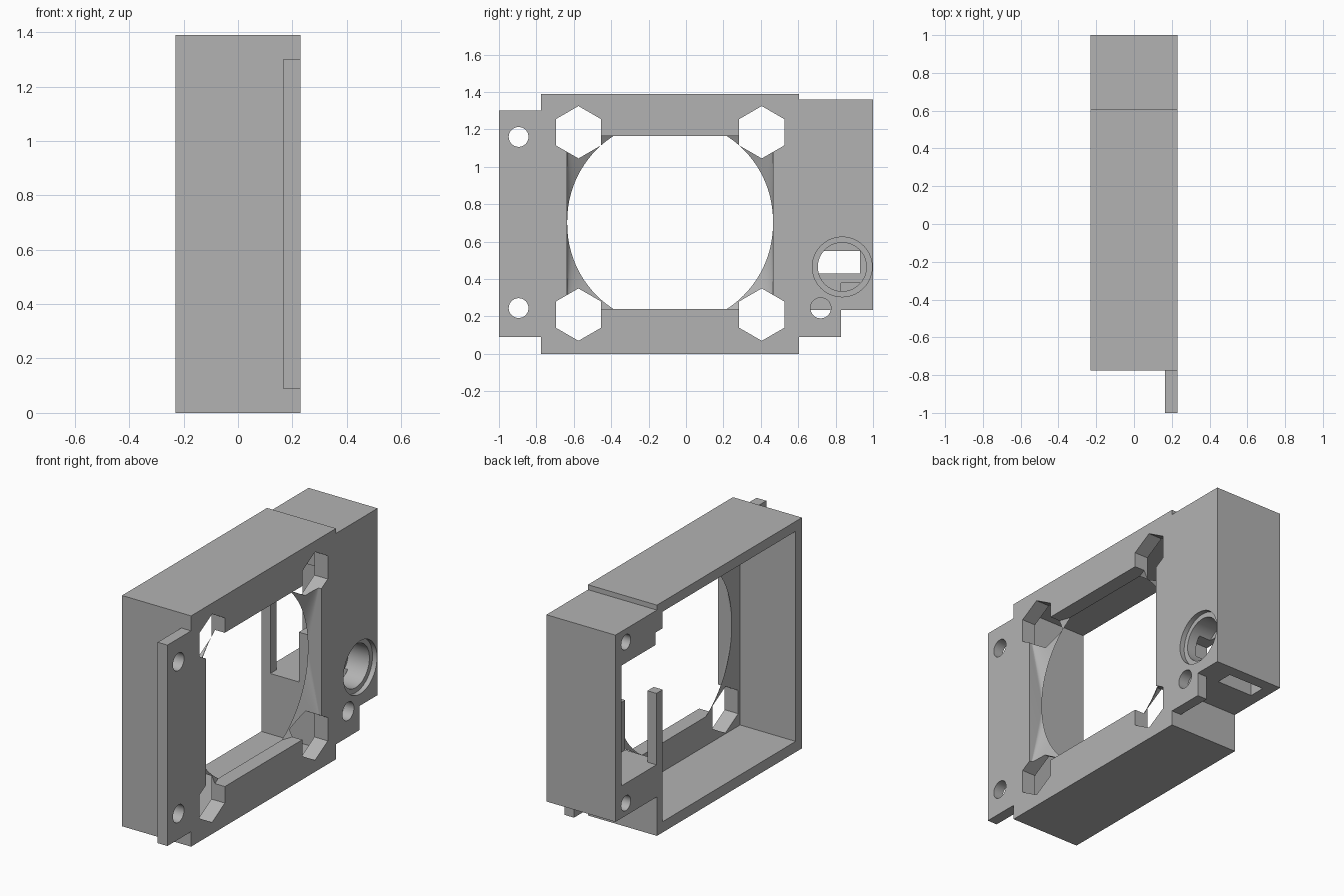
import bpy, bmesh
from math import cos, sin, pi, sqrt

if "Cube" in bpy.data.objects:
    bpy.data.objects.remove(bpy.data.objects["Cube"])

grey = bpy.data.materials.new("plain grey")
grey.use_nodes = True
grey.diffuse_color = (0.45, 0.45, 0.45, 1)
grey.node_tree.nodes["Principled BSDF"].inputs["Base Color"].default_value = (0.45, 0.45, 0.45, 1)


def hull(name, points):
    """Convex solid around a set of points."""
    bm = bmesh.new()
    for p in points:
        bm.verts.new(p)
    res = bmesh.ops.convex_hull(bm, input=bm.verts[:])
    loose = {g for g in res["geom_interior"] + res["geom_unused"]
             if isinstance(g, bmesh.types.BMVert)}
    bmesh.ops.delete(bm, geom=list(loose), context='VERTS')
    bmesh.ops.dissolve_limit(bm, angle_limit=0.001, verts=bm.verts[:], edges=bm.edges[:])
    bmesh.ops.recalc_face_normals(bm, faces=bm.faces[:])
    me = bpy.data.meshes.new(name)
    bm.to_mesh(me)
    bm.free()
    me.materials.append(grey)
    ob = bpy.data.objects.new(name, me)
    bpy.context.collection.objects.link(ob)
    return ob


def box(name, xs, ys, zs):
    return hull(name, [(x, y, z) for x in xs for y in ys for z in zs])


def rod(name, xs, y, z, r, n=40):
    ring = [(y + r * sin(2 * pi * i / n), z + r * cos(2 * pi * i / n)) for i in range(n)]
    return hull(name, [(x, a, b) for x in xs for a, b in ring])


def combine(target, other, operation):
    mod = target.modifiers.new("join", 'BOOLEAN')
    mod.operation = operation
    mod.solver = 'EXACT'
    mod.object = other
    bpy.context.view_layer.objects.active = target
    bpy.ops.object.modifier_apply(modifier=mod.name)
    bpy.data.objects.remove(other)


# Solid parts: fan housing, side housing, mounting flanges
X0, X1, FLANGE, INNER = -0.23, 0.23, 0.165, 0.14
housing = box("fan_housing", (X0, X1), (-0.775, 0.605), (0, 1.39))
for part in (
    box("side_housing", (X0, X1), (0.5, 1), (0.235, 1.36)),
    box("front_flange", (FLANGE, X1), (-1, -0.7), (0.09, 1.30)),
    box("lower_tab", (FLANGE, X1), (0.5, 0.83), (0.09, 0.5)),
):
    combine(housing, part, 'UNION')

# Fan chamber, side chamber with its slim post, wire slot and underside pocket
cutters = [
    box("fan_chamber", (-0.3, INNER), (-0.715, 0.55), (0.065, 1.33)),
    box("side_chamber", (-0.3, 0.02), (0.61, 0.94), (0.43, 1.155)),
    box("wall_opening", (-0.17, 0.02), (0.5, 0.63), (0.43, 1.23)),
    box("post_gap", (-0.3, -0.16), (0.5, 0.62), (0.86, 1.23)),
    box("upper_chamber", (0.0, INNER), (0.5, 0.94), (0.73, 1.155)),
    box("wire_slot", (0.0, INNER), (0.66, 0.93), (0.43, 0.55)),
    box("underside_pocket", (-0.16, 0.08), (0.83, 0.93), (0.1, 0.38)),
    rod("socket_hole", (0.06, 0.3), 0.835, 0.465, 0.13),
    rod("socket_rim", (0.2, 0.3), 0.835, 0.465, 0.16),
    rod("tab_hole", (FLANGE, 0.3), 0.72, 0.245, 0.055),
]

# Air opening: rectangle outside blending to a trimmed circle inside
cy, cz, r, half = -0.085, 0.7025, 0.55, 0.463
points = [(X1 + 0.002, cy + s * r, cz + t * half) for s in (-1, 1) for t in (-1, 1)]
flat = sqrt(r * r - half * half)
points += [(INNER - 0.002, cy + s * flat, cz + t * half) for s in (-1, 1) for t in (-1, 1)]
for i in range(96):
    a = 2 * pi * i / 96
    if abs(r * sin(a)) < half:
        points.append((INNER - 0.002, cy + r * cos(a), cz + r * sin(a)))
cutters.append(hull("air_opening", points))

# Hexagonal corner holes, flange holes and blind screw holes
for y in (-0.575, 0.405):
    for z in (0.21, 1.185):
        cutters.append(rod("hex_hole", (0.1, 0.3), y, z, 0.14, 6))
for z in (0.245, 1.16):
    cutters.append(rod("flange_hole", (0.1, 0.3), -0.895, z, 0.053))
for z in (0.31, 1.28):
    cutters.append(rod("screw_hole", (-0.3, -0.165), 0.9, z, 0.045))

for cutter in cutters:
    combine(housing, cutter, 'DIFFERENCE')

# Smooth the round bores, keep the edges crisp
bpy.ops.object.select_all(action='DESELECT')
housing.select_set(True)
bpy.context.view_layer.objects.active = housing
bpy.ops.object.shade_smooth_by_angle(angle=0.4)
